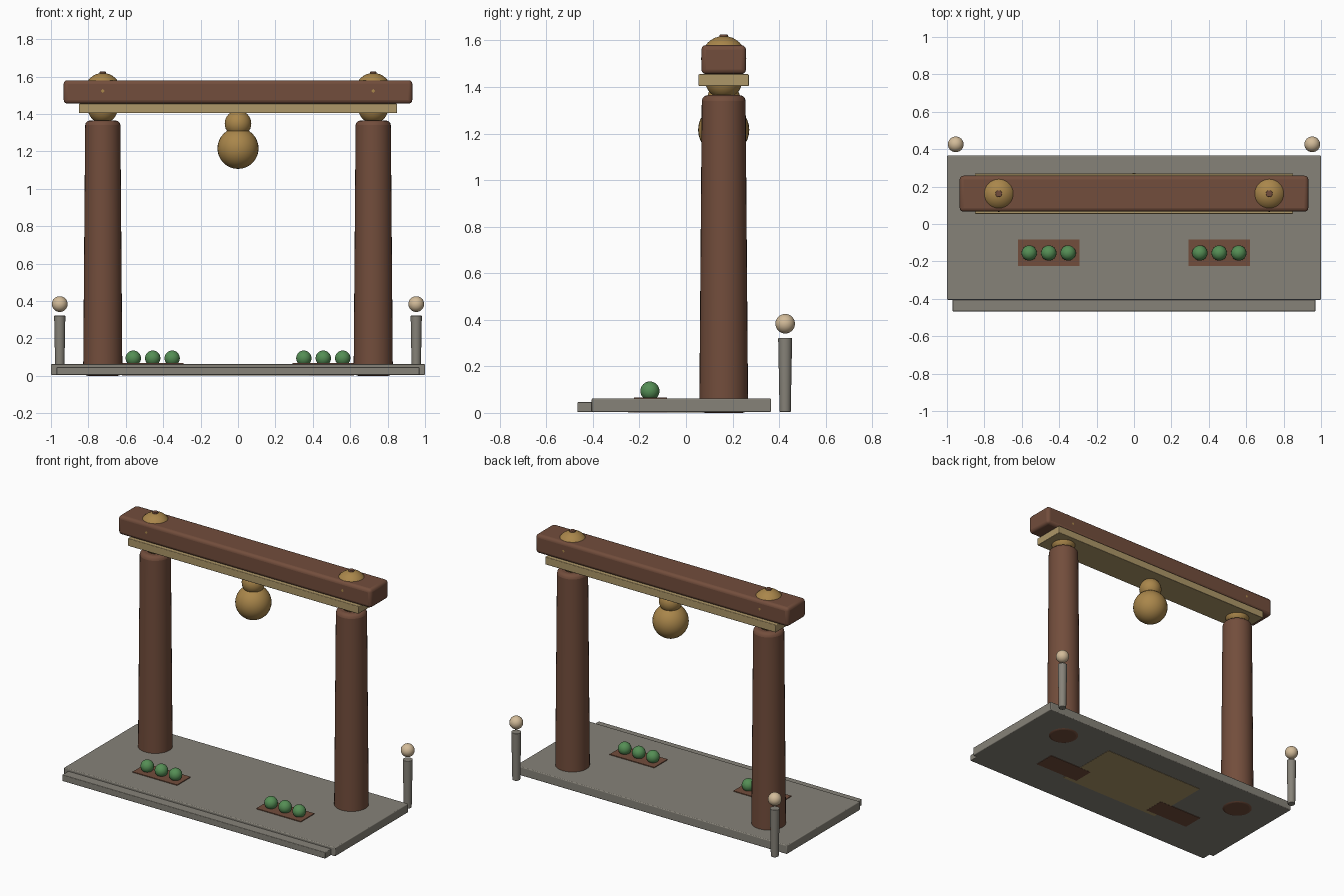
import bpy
from math import radians

if "Cube" in bpy.data.objects:
    bpy.data.objects.remove(bpy.data.objects["Cube"])


def material(name, rgb):
    m = bpy.data.materials.new(name)
    m.diffuse_color = (*rgb, 1)
    m.use_nodes = True
    m.node_tree.nodes["Principled BSDF"].inputs["Base Color"].default_value = m.diffuse_color
    return m


WOOD = material("red_wood", (0.17, 0.075, 0.045))
GOLD = material("gold", (0.40, 0.24, 0.07))
TAN = material("tan_wood", (0.42, 0.31, 0.14))
STONE = material("stone", (0.24, 0.225, 0.19))
GREEN = material("leaf_green", (0.09, 0.27, 0.09))
LAMP = material("lamp", (0.65, 0.50, 0.32))


def finish(name, mat, bevel=0, segments=3):
    o = bpy.context.object
    o.name = name
    o.data.materials.append(mat)
    if bevel:
        b = o.modifiers.new("bevel", "BEVEL")
        b.width, b.segments = bevel, segments
        b.limit_method, b.angle_limit = "ANGLE", radians(40)
    bpy.ops.object.shade_smooth_by_angle(angle=radians(35))
    return o


def box(name, mat, x, y, z, bevel=0):
    """Box given by its (min, max) range on each axis."""
    bpy.ops.mesh.primitive_cube_add(size=1, location=[sum(r) / 2 for r in (x, y, z)])
    bpy.context.object.scale = [r[1] - r[0] for r in (x, y, z)]
    bpy.ops.object.transform_apply(location=False, rotation=False, scale=True)
    return finish(name, mat, bevel)


def ball(name, mat, loc, r):
    bpy.ops.mesh.primitive_uv_sphere_add(segments=32, ring_count=16, radius=r, location=loc)
    return finish(name, mat)


def tapered(name, mat, x, y, z, r1, r2, bevel=0):
    """Upright cylinder tapering from r1 at the bottom to r2 at the top."""
    bpy.ops.mesh.primitive_cone_add(vertices=32, radius1=r1, radius2=r2, depth=z[1] - z[0],
                                    location=(x, y, sum(z) / 2))
    return finish(name, mat, bevel)


Y = 0.162  # gate centre line

# Stone base, front step and inset slab under the gate
box("platform", STONE, (-1, 1), (-0.405, 0.366), (0.004, 0.062), 0.005)
box("front_step", STONE, (-0.97, 0.97), (-0.467, -0.39), (0.004, 0.046), 0.004)
box("inset_slab", TAN, (-0.38, 0.38), (-0.25, 0.20), (0.002, 0.05))

# Cross beams
box("top_beam", WOOD, (-0.932, 0.932), (0.066, 0.258), (1.455, 1.58), 0.02)
box("lower_beam", TAN, (-0.85, 0.85), (0.054, 0.270), (1.404, 1.455), 0.004)

# Hanging gourd
ball("gourd_body", GOLD, (0, Y, 1.216), 0.11)
ball("gourd_neck", GOLD, (0, Y, 1.348), 0.071)

for s, side in ((-1, "left"), (1, "right")):
    # Columns with gold collars, caps and knobs
    x = 0.723 * s
    tapered(side + "_column", WOOD, x, Y, (0, 1.365), 0.105, 0.094, 0.025)
    ball(side + "_collar", GOLD, (x, Y, 1.43), 0.08)
    ball(side + "_cap", GOLD, (x, Y, 1.522), 0.097)
    tapered(side + "_cap_knob", WOOD, x, Y, (1.60, 1.626), 0.018, 0.018, 0.004)

    # Planters with round shrubs
    px = 0.456 * s
    box(side + "_planter", WOOD, (px - 0.164, px + 0.164), (-0.224, -0.082), (0.001, 0.067))
    for i in (-1, 0, 1):
        ball(side + "_shrub", GREEN, (px + 0.104 * i, -0.155, 0.094), 0.041)

    # Lamp posts behind the platform
    tapered(side + "_lamp_post", STONE, 0.953 * s, 0.426, (0.004, 0.322), 0.024, 0.03, 0.003)
    ball(side + "_lamp", LAMP, (0.953 * s, 0.426, 0.383), 0.042)
